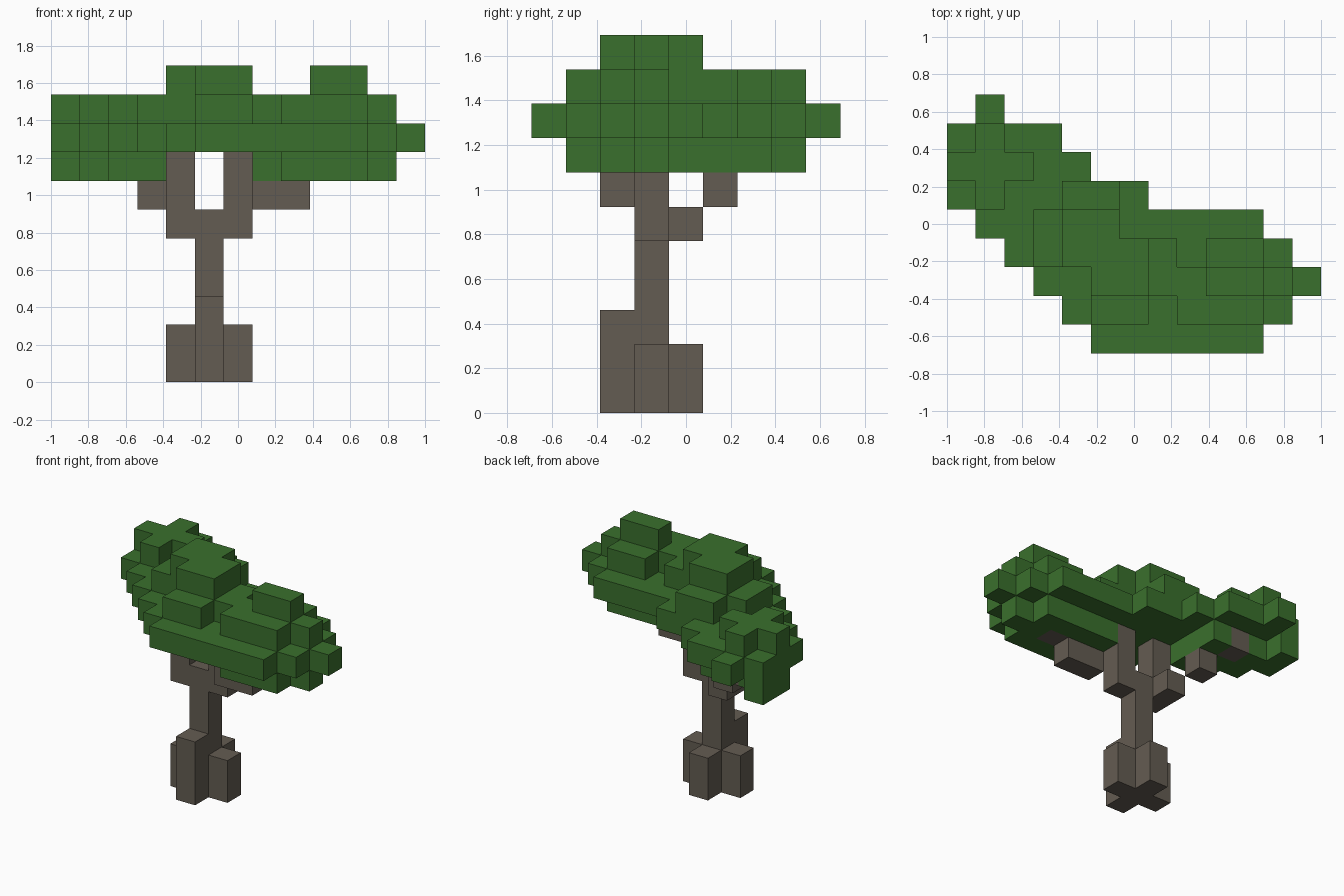
import bpy, bmesh
from mathutils import Vector

if "Cube" in bpy.data.objects:
    bpy.data.objects.remove(bpy.data.objects["Cube"], do_unlink=True)

U = 2 / 13                       # block size
ORIGIN = Vector((-1, -4.5 * U, 0))


def material(name, rgb):
    m = bpy.data.materials.new(name)
    m.use_nodes = True
    m.diffuse_color = (*rgb, 1)
    m.node_tree.nodes["Principled BSDF"].inputs["Base Color"].default_value = (*rgb, 1)
    return m


def box(x0, x1, y0, y1, z0, z1):
    """Block cells in an inclusive range."""
    return {(x, y, z) for x in range(x0, x1 + 1)
            for y in range(y0, y1 + 1) for z in range(z0, z1 + 1)}


def layer(z, first_row, spans):
    """One flat layer: a span of x cells for each successive y row."""
    cells = set()
    for y, (x0, x1) in enumerate(spans, first_row):
        cells |= box(x0, x1, y, y, z, z)
    return cells


def build(name, cells, solid, mat):
    """Outer skin of the cells, leaving out faces that touch another block."""
    bm = bmesh.new()
    for c in cells:
        centre = Vector(c) + Vector((.5, .5, .5))
        for axis in range(3):
            for sign in (-1, 1):
                n = Vector((0, 0, 0))
                n[axis] = sign
                if tuple(int(a + b) for a, b in zip(c, n)) in solid:
                    continue
                s, t = Vector((0, 0, 0)), Vector((0, 0, 0))
                s[(axis + 1) % 3] = .5
                t[(axis + 2) % 3] = .5 * sign
                mid = centre + n / 2
                bm.faces.new([bm.verts.new(ORIGIN + U * (mid + p))
                              for p in (-s - t, s - t, s + t, -s + t)])
    bmesh.ops.remove_doubles(bm, verts=bm.verts, dist=U / 100)
    mesh = bpy.data.meshes.new(name)
    bm.to_mesh(mesh)
    bm.free()
    mesh.materials.append(mat)
    bpy.context.collection.objects.link(bpy.data.objects.new(name, mesh))


bark = material("bark_brown", (.127, .107, .084))
leaf = material("leaf_green", (.042, .162, .026))

# Trunk with roots on four sides
trunk = box(5, 5, 3, 3, 0, 5)
roots = box(4, 6, 3, 3, 0, 1) | box(5, 5, 4, 4, 0, 1) | box(5, 5, 2, 2, 0, 2)
roots -= trunk

# Forked branches reaching into the canopy
right_branch = box(4, 4, 3, 3, 5, 7) | {(4, 4, 5), (3, 5, 6), (2, 6, 7)}
left_branch = box(6, 6, 3, 3, 5, 7) | box(7, 8, 2, 2, 6, 6) | {(9, 2, 7)}
wood = trunk | roots | right_branch | left_branch

# Canopy, from the underside up
underside = (layer(7, 1, [(8, 10), (7, 11), (7, 10)])
             | layer(7, 4, [(2, 3), (1, 3), (0, 3), (0, 0)]))
main = layer(8, 0, [(5, 10), (4, 11), (3, 12), (2, 11), (1, 10),
                    (0, 6), (0, 4), (0, 3), (1, 1)])
upper = (layer(9, 1, [(5, 6), (5, 7), (3, 7), (3, 5), (4, 5)])
         | layer(9, 1, [(8, 10), (8, 11), (9, 10)])
         | layer(9, 5, [(1, 1), (0, 2), (1, 1)]))
caps = layer(10, 2, [(5, 6), (4, 6), (4, 5)]) | box(9, 10, 2, 2, 10, 10)
canopy = (underside | main | upper | caps) - wood

solid = wood | canopy
for name, cells, mat in (("trunk", trunk, bark), ("roots", roots, bark),
                         ("right_branch", right_branch, bark),
                         ("left_branch", left_branch, bark),
                         ("canopy", canopy, leaf)):
    build(name, cells, solid, mat)
